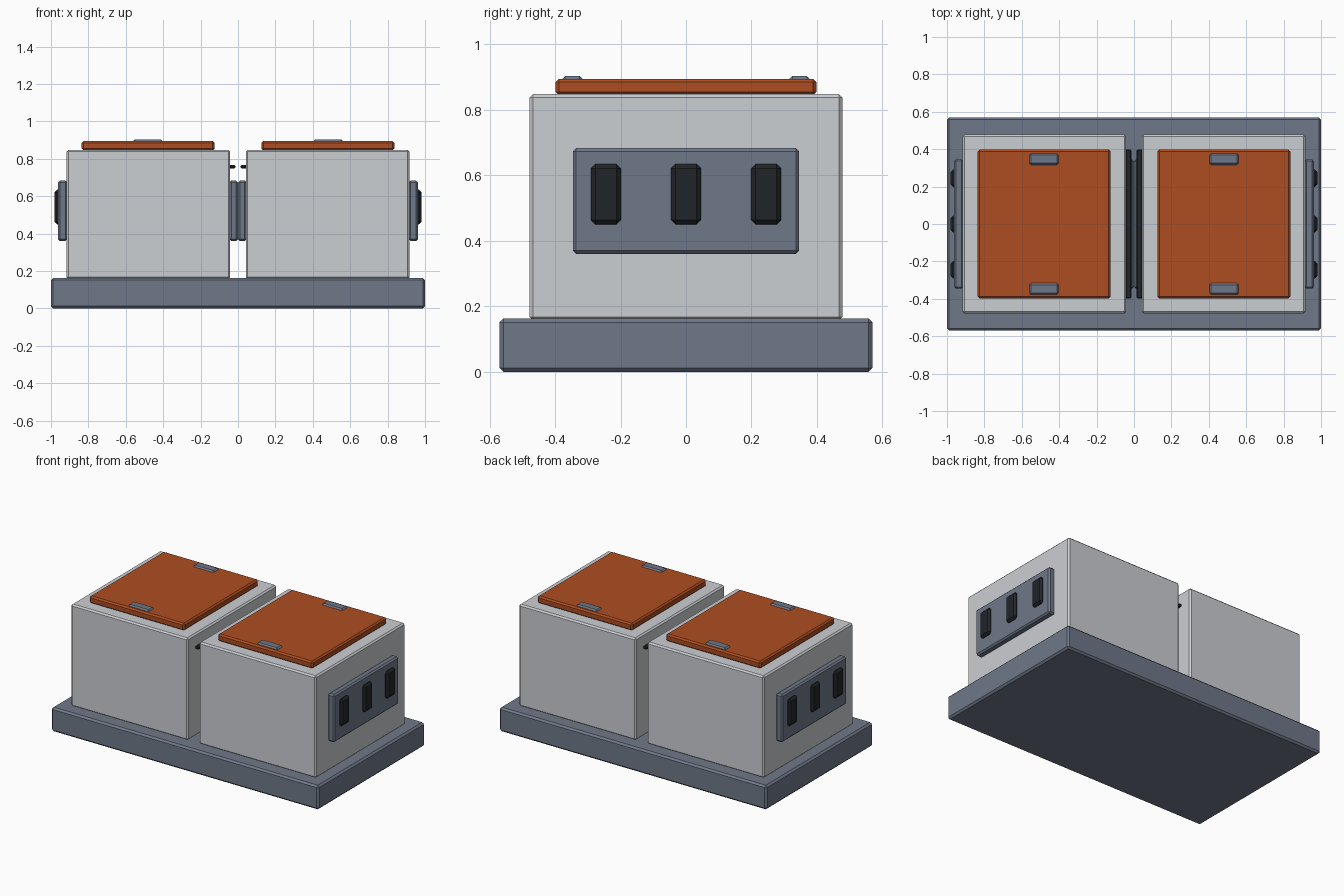
import bpy
import bmesh

if "Cube" in bpy.data.objects:
    bpy.data.objects.remove(bpy.data.objects["Cube"])


def material(name, color):
    m = bpy.data.materials.new(name)
    m.diffuse_color = color
    m.use_nodes = True
    m.node_tree.nodes["Principled BSDF"].inputs["Base Color"].default_value = m.diffuse_color
    return m


SHELL = material("pale_grey", (0.60, 0.62, 0.65, 1))
SLATE = material("slate", (0.16, 0.19, 0.25, 1))
ORANGE = material("orange", (0.42, 0.075, 0.015, 1))
DARK = material("near_black", (0.015, 0.018, 0.022, 1))


def box(name, x, y, z, mat, chamfer=0.01):
    """Chamfered box spanning the given (min, max) ranges."""
    spans = (x, y, z)
    bm = bmesh.new()
    bmesh.ops.create_cube(bm, size=1)
    for v in bm.verts:
        v.co = [(a + b) / 2 + c * (b - a) for (a, b), c in zip(spans, v.co)]
    bmesh.ops.bevel(bm, geom=bm.edges[:], offset=chamfer, segments=1,
                    affect='EDGES', clamp_overlap=True)
    mesh = bpy.data.meshes.new(name)
    bm.to_mesh(mesh)
    bm.free()
    mesh.materials.append(mat)
    ob = bpy.data.objects.new(name, mesh)
    bpy.context.collection.objects.link(ob)
    return ob


def pair(name, x, y, z, mat, chamfer=0.01):
    """Box on the right-hand unit, mirrored to the left-hand unit."""
    ob = box(name, x, y, z, mat, chamfer)
    ob.modifiers.new("Mirror", 'MIRROR').use_clip = False
    return ob


# Plinth
box("base", (-1, 1), (-0.57, 0.57), (0, 0.163), SLATE, 0.012)

# Twin housings and their lids
pair("housing", (0.042, 0.917), (-0.478, 0.478), (0.158, 0.848), SHELL)
pair("lid", (0.125, 0.836), (-0.398, 0.398), (0.845, 0.895), ORANGE)

# Lid latches, front and back
for side, cy in (("front", -0.347), ("back", 0.347)):
    pair("latch_" + side, (0.403, 0.56), (cy - 0.032, cy + 0.032),
         (0.872, 0.904), SLATE)

# Side panels, outer and inner
pair("outer_panel", (0.913, 0.962), (-0.346, 0.346), (0.36, 0.683), SLATE)
pair("inner_panel", (0.001, 0.046), (-0.346, 0.346), (0.36, 0.683), SLATE)

# Vent slots on the outer panels
for i in (-1, 0, 1):
    cy = i * 0.245
    pair(f"vent_{i + 2}", (0.949, 0.981), (cy - 0.046, cy + 0.046),
         (0.45, 0.635), DARK, 0.014)

# Seal strip along each inner wall
pair("seal_strip", (0.014, 0.046), (-0.398, 0.398), (0.749, 0.767), DARK, 0.005)
